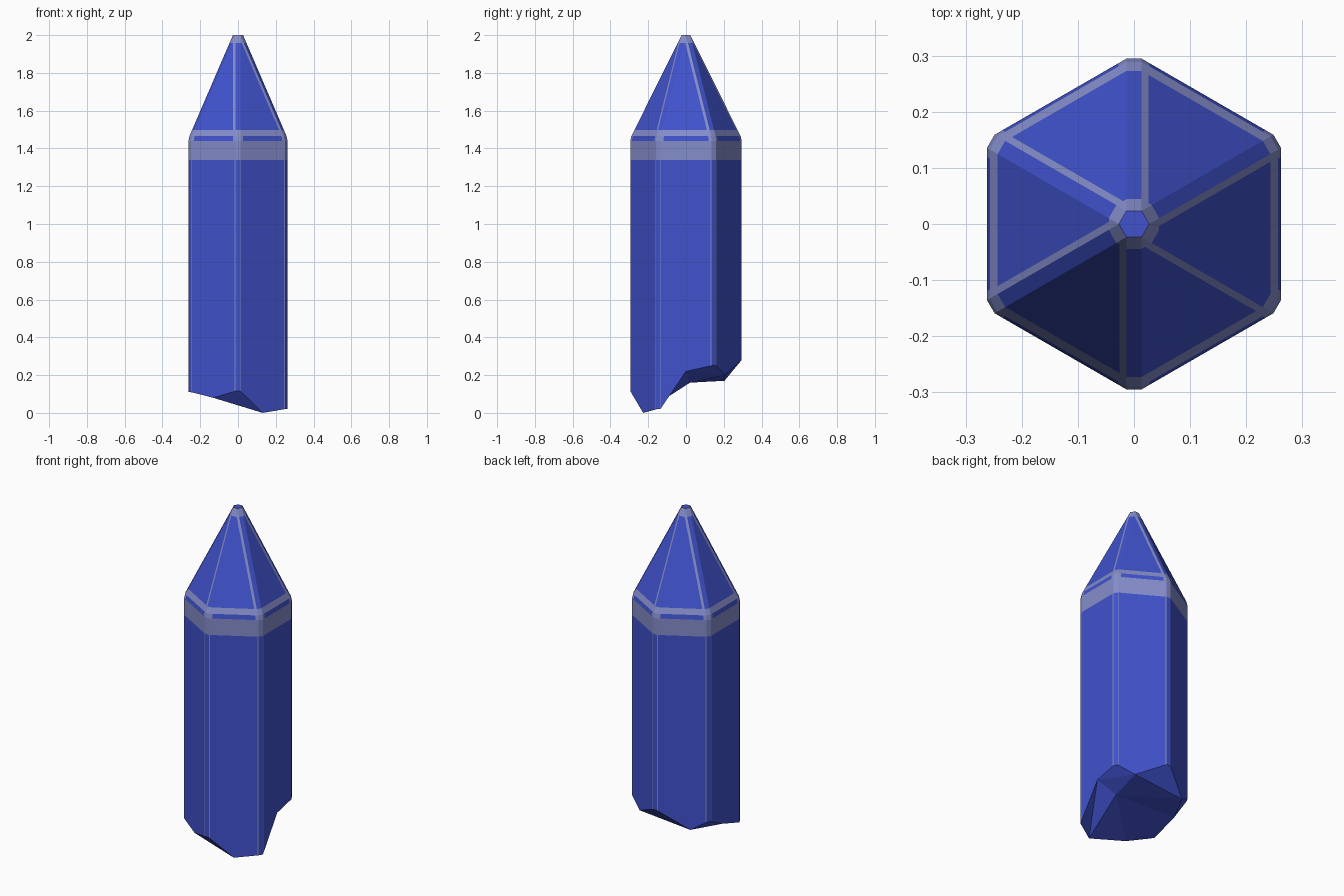
import bpy, bmesh, math
from mathutils import Vector

if "Cube" in bpy.data.objects:
    bpy.data.objects.remove(bpy.data.objects["Cube"])


def material(name, rgb):
    m = bpy.data.materials.new(name)
    m.diffuse_color = (*rgb, 1)
    m.use_nodes = True
    m.node_tree.nodes["Principled BSDF"].inputs["Base Color"].default_value = m.diffuse_color
    return m


BLUE, PALE = 0, 1
TIP = 0.027  # radius of the small flat tip

bm = bmesh.new()


def point(k, a, t, z):
    """Point on side k, at distance a from the axis and t along the side."""
    q = math.radians(60 * k)
    return Vector((a * math.cos(q) - t * math.sin(q), a * math.sin(q) + t * math.cos(q), z))


def face(verts, mat):
    bm.faces.new(verts).material_index = mat


def half(a):
    return (a - TIP) * math.tan(math.radians(30))


# Rings: apothem, height, edge strip widths (start, end of each side)
rings = [(0.262, 1.34, 0.004, 0.006), (0.262, 1.44, 0.016, 0.016),
         (0.257, 1.466, 0.016, 0.016), (0.243, 1.498, 0.002, 0.014),
         (0.045, 1.958, 0.002, 0.014), (TIP, 2.0, 0, 0)]
# Colours of each row above a ring: start strip, middle, end strip, corner
rows = [(PALE,) * 4, (PALE, BLUE, PALE, PALE), (PALE,) * 4,
        (BLUE, BLUE, PALE, BLUE), (PALE,) * 4]

# Broken base: one point on each side, and the height at the corner after it
breaks = [(0.0, 0.22), (-0.04, 0.2), (0.047, 0.17), (-0.03, 0.165), (0.0, 0.08), (0.0, 0.0)]
corner_z = [0.25, 0.28, 0.22, 0.11, 0.115, 0.02]


def ring(a, z, w1, w2):
    h = half(a)
    return [[bm.verts.new(point(k, a, t, z)) for t in (-h, -h + w1, h - w2, h)] for k in range(6)]


levels = [ring(*r) for r in rings]

# Shaft top band, bevel and pointed cap
for lo, hi, cols in zip(levels, levels[1:], rows):
    for k in range(6):
        n = (k + 1) % 6
        for j in range(3):
            face([lo[k][j], lo[k][j + 1], hi[k][j + 1], hi[k][j]], cols[j])
        face([lo[k][3], lo[n][0], hi[n][0], hi[k][3]], cols[3])
face([levels[-1][k][0] for k in range(6)], BLUE)

# Shaft sides down to the broken edge
a = rings[0][0]
h = half(a)
base, mids = [], []
for k in range(6):
    tm, zm = breaks[k]
    side = []
    for t in (-h, -h + 0.004, h - 0.006, h):
        end, zc = (-h, corner_z[k - 1]) if t < 0 else (h, corner_z[k])
        f = (t - tm) / (end - tm)
        side.append(bm.verts.new(point(k, a, t, zm + (zc - zm) * f)))
    base.append(side)
    mids.append(bm.verts.new(point(k, a, tm, zm)))
top = levels[0]
for k in range(6):
    n = (k + 1) % 6
    b, u = base[k], top[k]
    face([b[0], b[1], u[1], u[0]], PALE)
    face([b[1], mids[k], b[2], u[2], u[1]], BLUE)
    face([b[2], b[3], u[3], u[2]], PALE)
    face([b[3], base[n][0], top[n][0], u[3]], BLUE)

# Chipped corners and the fractured underside
centre = bm.verts.new((0.147, 0.021, 0.16))
for k in range(6):
    n = (k + 1) % 6
    face([mids[n], base[n][1], base[n][0], base[k][3], base[k][2], mids[k]], BLUE)
    face([centre, mids[n], mids[k]], BLUE)

bmesh.ops.remove_doubles(bm, verts=bm.verts, dist=0.0005)
bmesh.ops.recalc_face_normals(bm, faces=bm.faces)
mesh = bpy.data.meshes.new("crystal")
bm.to_mesh(mesh)
bm.free()
mesh.materials.append(material("deep blue", (0.052, 0.085, 0.61)))
mesh.materials.append(material("pale edge blue", (0.235, 0.27, 0.6)))
bpy.context.collection.objects.link(bpy.data.objects.new("crystal", mesh))
